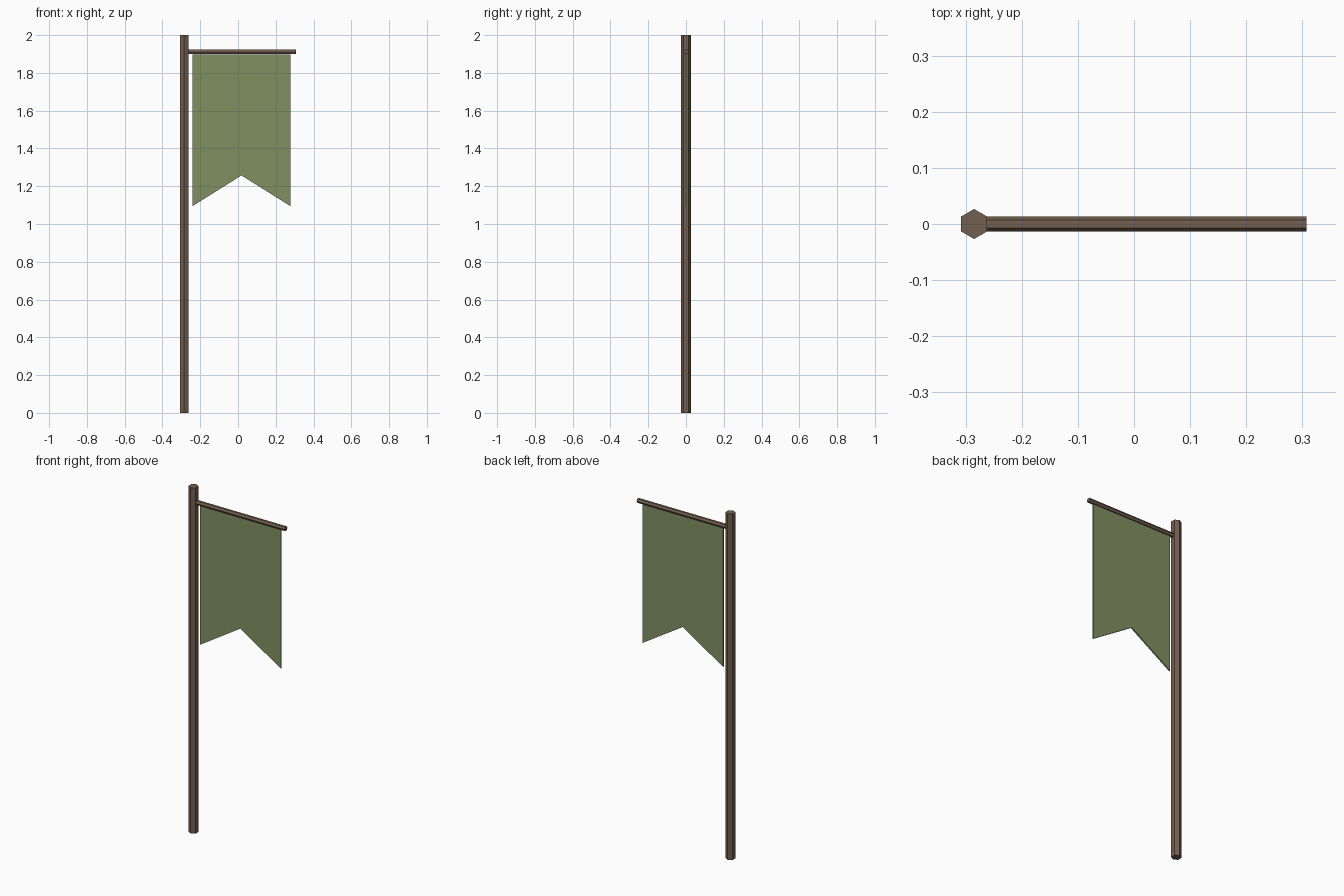
import bpy, bmesh, math

if "Cube" in bpy.data.objects:
    bpy.data.objects.remove(bpy.data.objects["Cube"])

def material(name, rgb):
    m = bpy.data.materials.new(name)
    m.diffuse_color = (*rgb, 1)
    m.use_nodes = True
    m.node_tree.nodes["Principled BSDF"].inputs["Base Color"].default_value = m.diffuse_color
    return m

wood = material("dark_wood", (0.17, 0.115, 0.08))
fabric = material("green_fabric", (0.22, 0.28, 0.12))

def hex_rod(name, radius, length, center, rotation):
    bpy.ops.mesh.primitive_cylinder_add(vertices=6, radius=radius, depth=length,
                                        location=center, rotation=rotation)
    ob = bpy.context.object
    ob.name = name
    ob.data.materials.append(wood)
    return ob

# Upright pole and horizontal crossbar
hex_rod("pole", 0.0267, 2.0, (-0.285, 0, 1), (0, 0, 0))
hex_rod("crossbar", 0.0134, 0.585, (0.0145, 0, 1.911), (0, math.pi / 2, 0))

# Swallow-tailed cloth, extruded from its outline
outline = [(-0.24, 1.897), (-0.24, 1.095), (0.018, 1.257), (0.277, 1.095), (0.277, 1.897)]
thick = 0.008
bm = bmesh.new()
face = bm.faces.new([bm.verts.new((x, -thick / 2, z)) for x, z in outline])
ext = bmesh.ops.extrude_face_region(bm, geom=[face], use_keep_orig=True)
bmesh.ops.translate(bm, vec=(0, thick, 0),
                    verts=[g for g in ext["geom"] if isinstance(g, bmesh.types.BMVert)])
bmesh.ops.recalc_face_normals(bm, faces=bm.faces)
mesh = bpy.data.meshes.new("banner_cloth")
bm.to_mesh(mesh)
bm.free()
mesh.materials.append(fabric)
cloth = bpy.data.objects.new("banner_cloth", mesh)
bpy.context.collection.objects.link(cloth)
